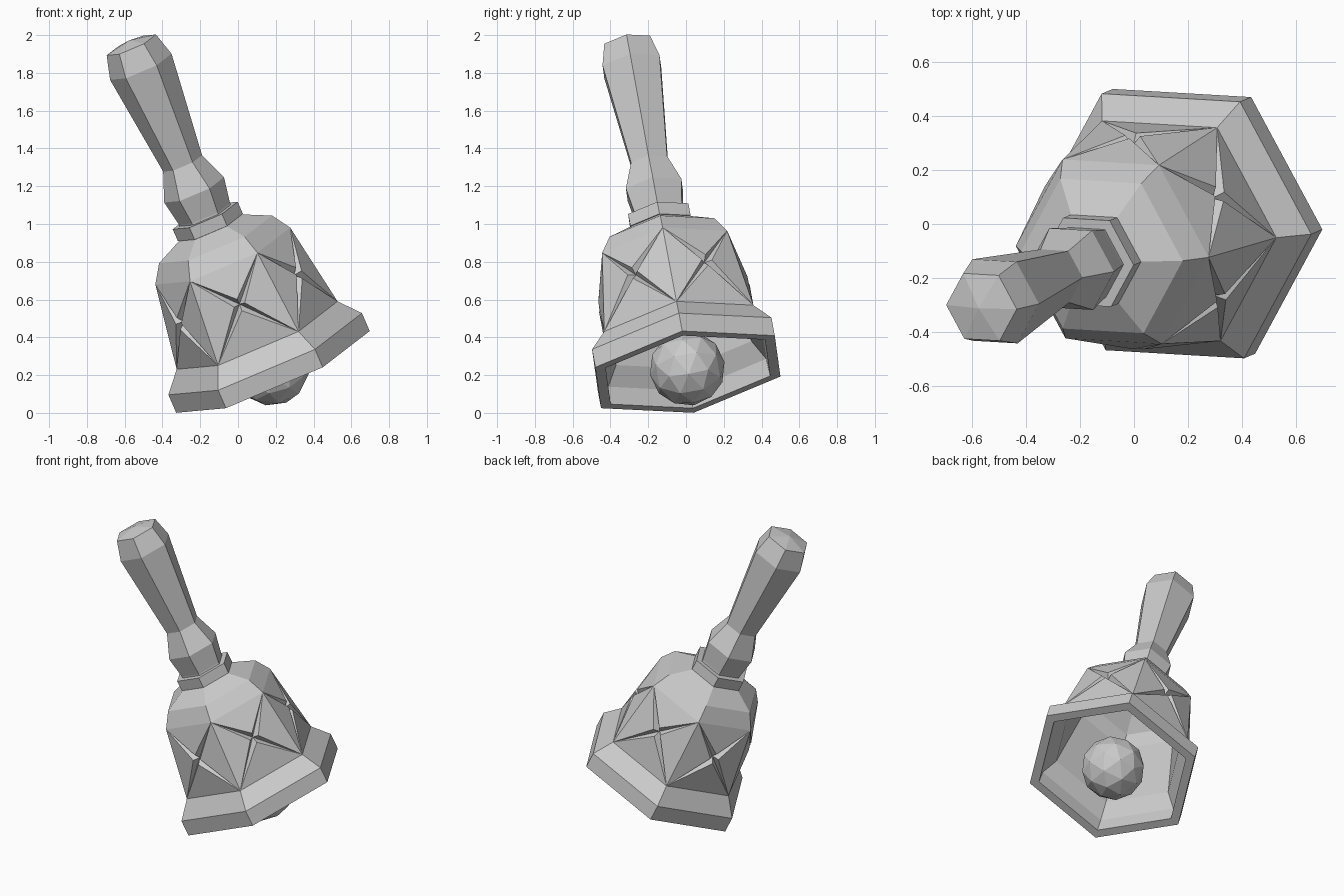
import bpy, bmesh, math
from mathutils import Vector, Matrix

if "Cube" in bpy.data.objects:
    bpy.data.objects.remove(bpy.data.objects["Cube"], do_unlink=True)

metal = bpy.data.materials.new("grey")
metal.use_nodes = True
grey = (0.6, 0.6, 0.6, 1)
metal.diffuse_color = grey
metal.node_tree.nodes["Principled BSDF"].inputs["Base Color"].default_value = grey

# Tilted frame: origin at the middle of the mouth, local z along the handle
axis = Vector((-0.392, -0.166, 0.905)).normalized()
side = Vector((0.917, -0.055, 0.394))
side = (side - axis * side.dot(axis)).normalized()
tilt = Matrix((side, axis.cross(side), axis)).transposed().to_4x4()
tilt.translation = (0.185, 0.01, 0.217)
SIDES = 6


def finish(bm, name):
    bmesh.ops.recalc_face_normals(bm, faces=bm.faces)
    mesh = bpy.data.meshes.new(name)
    bm.to_mesh(mesh)
    bm.free()
    mesh.materials.append(metal)
    obj = bpy.data.objects.new(name, mesh)
    obj.matrix_world = tilt
    bpy.context.collection.objects.link(obj)
    return obj


def ring(bm, r, z):
    return [bm.verts.new((r * math.cos(math.tau * i / SIDES),
                          r * math.sin(math.tau * i / SIDES), z)) for i in range(SIDES)]


def crossed_panel(bm, a, b, c, d, lift=0.035, inset=0.14):
    """Four raised triangles parted by an X-shaped groove."""
    k = (a.co - b.co).length / ((a.co - b.co).length + (c.co - d.co).length)
    mid = bm.verts.new(a.co.lerp(c.co, k))
    out = (b.co - a.co).cross(d.co - a.co).normalized()
    for p, q in ((a, b), (b, c), (c, d), (d, a)):
        tip = bm.verts.new(mid.co.lerp((p.co + q.co) / 2, inset) + out * lift)
        for tri in ((p, q, tip), (q, mid, tip), (mid, p, tip)):
            bm.faces.new(tri)


def lathe(name, profile, closed=False, fan=(), panel=None):
    """Six-sided loft through (radius, height) rings; fan gives end apex heights."""
    bm = bmesh.new()
    rings = [ring(bm, r, z) for r, z in profile]
    pairs = list(zip(rings, rings[1:]))
    if closed:
        pairs.append((rings[-1], rings[0]))
    for n, (low, high) in enumerate(pairs):
        for i in range(SIDES):
            j = (i + 1) % SIDES
            quad = (low[i], low[j], high[j], high[i])
            if n == panel:
                crossed_panel(bm, *quad)
            else:
                bm.faces.new(quad)
    for end, z in zip((rings[0], rings[-1]), fan):
        tip = bm.verts.new((0, 0, z))
        for i in range(SIDES):
            bm.faces.new((end[i], end[(i + 1) % SIDES], tip))
    return finish(bm, name)


# Bell shell: outside from lip to crown, then back down the inside
lathe("bell_shell", [(0.557, 0), (0.557, 0.105), (0.463, 0.214), (0.388, 0.678),
                     (0.325, 0.775), (0.178, 0.845), (0.14, 0.8), (0.28, 0.73),
                     (0.34, 0.66), (0.42, 0.2), (0.49, 0.1), (0.495, 0)],
      closed=True, panel=2)
# Collar and handle
lathe("collar", [(0.187, 0.845), (0.187, 0.915)], fan=(0.8, 0.915))
lathe("handle", [(0.147, 0.9), (0.147, 0.925), (0.172, 1.065), (0.112, 1.22),
                 (0.177, 1.785), (0.142, 1.913)], fan=(0.9, 1.94))

# Clapper
bm = bmesh.new()
bmesh.ops.create_icosphere(bm, subdivisions=2, radius=0.2)
bmesh.ops.translate(bm, vec=(0, 0, 0.02), verts=bm.verts)
finish(bm, "clapper")
